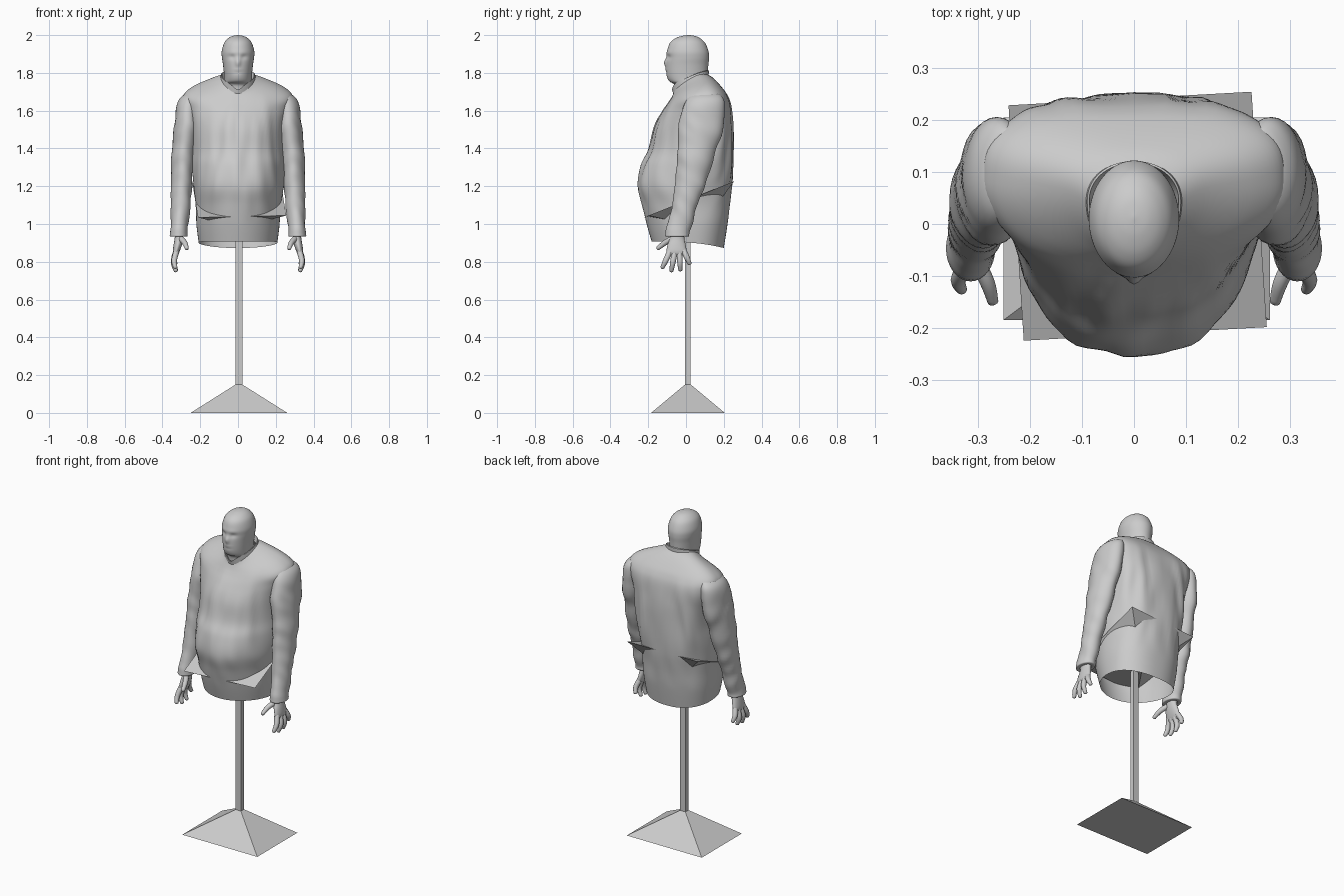
import bpy, bmesh
from math import sin, cos, pi, exp, copysign
from mathutils import Vector, Matrix, noise

if "Cube" in bpy.data.objects:
    bpy.data.objects.remove(bpy.data.objects["Cube"])


def smooth_keys(keys, steps):
    """Catmull-Rom interpolation of key tuples."""
    out = []
    for i in range(len(keys) - 1):
        a, b, c, d = keys[max(i - 1, 0)], keys[i], keys[i + 1], keys[min(i + 2, len(keys) - 1)]
        for s in range(steps):
            t = s / steps
            out.append([0.5 * (2 * q + (r - p) * t + (2 * p - 5 * q + 4 * r - w) * t * t
                               + (3 * q - p - 3 * r + w) * t ** 3)
                        for p, q, r, w in zip(a, b, c, d)])
    out.append(list(keys[-1]))
    return out


def skin(name, rings, cap_start=False, cap_end=False, smooth=True, wrinkle=None):
    """Join closed rings of points into one mesh."""
    bm = bmesh.new()
    loops = [[bm.verts.new(p) for p in r] for r in rings]
    n = len(loops[0])
    for a, b in zip(loops, loops[1:]):
        for i in range(n):
            j = (i + 1) % n
            bm.faces.new((a[i], a[j], b[j], b[i]))
    if cap_start:
        bm.faces.new(loops[0][::-1])
    if cap_end:
        bm.faces.new(loops[-1])
    bmesh.ops.recalc_face_normals(bm, faces=bm.faces)
    if wrinkle:
        bm.normal_update()
        moves = [(v, v.normal * wrinkle(v.co)) for v in bm.verts]
        for v, m in moves:
            v.co += m
    me = bpy.data.meshes.new(name)
    bm.to_mesh(me)
    bm.free()
    ob = bpy.data.objects.new(name, me)
    bpy.context.collection.objects.link(ob)
    if smooth:
        for p in me.polygons:
            p.use_smooth = True
    return ob


def power(v, n):
    return copysign(abs(v) ** (2 / n), v)


def body_ring(rx, yf, zf, yb, zb, lift, vee, back=2.1, seg=80):
    """Tilted cross-section: round front, squarer back, raised sides, notch at front."""
    mid = (yf + yb) / 2 + 0.02
    ring = []
    for i in range(seg):
        t = 2 * pi * i / seg
        n = back if sin(t) > 0 else 2.0
        x = rx * power(cos(t), n)
        y = mid + power(sin(t), n) * ((yb - mid) if sin(t) > 0 else (mid - yf))
        z = zf + (zb - zf) * (y - yf) / (yb - yf) + lift * cos(t) ** 2
        if y < mid:
            z -= vee * exp(-(x / 0.03) ** 2)
        ring.append(Vector((x, y, z)))
    return ring


def oval(cx, cy, z, rx, ry, seg=32):
    return [Vector((cx + rx * cos(2 * pi * i / seg), cy + ry * sin(2 * pi * i / seg), z))
            for i in range(seg)]


def frustum(name, wide, narrow, z_wide, z_narrow, matrix):
    corners = ((-1, -1), (1, -1), (1, 1), (-1, 1))
    rings = [[matrix @ Vector((sx * w, sy * d, z)) for sx, sy in corners]
             for (w, d), z in ((wide, z_wide), (narrow, z_narrow))]
    return skin(name, rings, True, True, smooth=False)


# Stand: base, pole and the tilted inverted pyramid inside the jacket
frustum("stand_base", (0.256, 0.195), (0.018, 0.015), 0, 0.15, Matrix.Translation((0.005, 0.010, 0)))
frustum("stand_pole", (0.018, 0.015), (0.018, 0.015), 0.15, 1.05, Matrix.Translation((0.005, 0.010, 0)))
tilt = (Matrix.Translation((0.007, 0.015, 1.13)) @ Matrix.Rotation(0.38, 4, 'X')
        @ Matrix.Rotation(0.06, 4, 'Z'))
frustum("stand_top", (0.234, 0.244), (0.018, 0.015), 0, -0.15, tilt)

# Jacket body: half width, front y/z, back y/z, side lift, front notch, back squareness
jacket = [
    (.208, -.182, .908, .200, .873, .012, 0, 2.3),
    (.220, -.206, .990, .220, 1.00, 0, 0, 2.4),
    (.225, -.235, 1.10, .230, 1.10, 0, 0, 2.5),
    (.236, -.256, 1.20, .240, 1.20, 0, 0, 2.6),
    (.240, -.236, 1.31, .248, 1.31, 0, 0, 2.8),
    (.240, -.200, 1.39, .250, 1.41, 0, 0, 3.0),
    (.250, -.170, 1.50, .247, 1.53, 0, 0, 3.3),
    (.275, -.126, 1.59, .238, 1.63, 0, 0, 3.4),
    (.290, -.095, 1.64, .218, 1.685, .010, 0, 3.0),
    (.240, -.080, 1.665, .185, 1.73, .020, 0, 2.7),
    (.135, -.068, 1.690, .145, 1.772, .028, 0, 2.4),
    (.092, -.066, 1.705, .118, 1.79, .025, .008, 2.1),
]


def body_folds(p):
    fade = min(1, max(0, (p.z - 1.0) / 0.2)) * min(1, max(0, (1.70 - p.z) / 0.15))
    folds = noise.noise(Vector((p.x * 17 + .3, p.y * 6, p.z * 4 + p.x * p.x * 20)))
    return 0.014 * fade * folds


skin("jacket_body", [body_ring(*k) for k in smooth_keys(jacket, 6)], wrinkle=body_folds)

# Standing collar with a small notch at the front
collar = [
    (.094, -.068, 1.698, .120, 1.785, .022, .008),
    (.090, -.074, 1.738, .121, 1.812, .008, .026),
    (.086, -.068, 1.738, .117, 1.814, .008, .026),
    (.078, -.055, 1.705, .108, 1.780, .008, .015),
]
skin("collar", [body_ring(*k) for k in collar])

# Head and neck: half width, front y, back y, height
head = [
    (.082, -.055, .114, 1.68), (.080, -.060, .115, 1.735), (.074, -.090, .115, 1.757),
    (.074, -.103, .115, 1.79), (.079, -.105, .118, 1.84), (.085, -.102, .122, 1.88),
    (.086, -.100, .119, 1.915), (.074, -.086, .102, 1.957), (.055, -.060, .078, 1.981),
    (.030, -.024, .050, 1.995), (.002, .010, .016, 2.0),
]


def face(p):
    if p.y > -0.04:
        return 0
    def spot(x, z, w, h):
        return exp(-((abs(p.x) - x) / w) ** 2 - ((p.z - z) / h) ** 2)
    return (.012 * spot(0, 1.855, .012, .022) + .002 * spot(.02, 1.908, .03, .012)
            - .006 * spot(.032, 1.884, .017, .013) - .003 * spot(0, 1.803, .025, .006)
            + .003 * spot(0, 1.815, .02, .007))


skin("head", [oval(0, (f + b) / 2, z, w, (b - f) / 2, 72) for w, f, b, z in smooth_keys(head, 6)],
     True, True, wrinkle=face)

# Sleeve and palm sections: centre x, centre y, z, radius x, radius y
sleeve = [
    (.220, .105, 1.695, .015, .045), (.247, .105, 1.682, .043, .080),
    (.262, .098, 1.630, .062, .108), (.274, .075, 1.500, .063, .118),
    (.290, .052, 1.360, .060, .100), (.298, .025, 1.220, .055, .083),
    (.305, -.012, 1.080, .051, .068), (.313, -.042, .965, .046, .063),
    (.314, -.047, .935, .046, .062), (.314, -.047, .935, .024, .040),
]
palm = [
    (.313, -.045, .960, .022, .036), (.313, -.047, .925, .022, .038),
    (.319, -.050, .890, .022, .048), (.327, -.050, .855, .018, .053),
    (.330, -.050, .832, .010, .046),
]
fingers = {
    "thumb": ((.303, -.070, .922), (.282, -.112, .900), (.271, -.150, .870)),
    "index_finger": ((.326, -.085, .855), (.338, -.108, .805), (.331, -.126, .768)),
    "middle_finger": ((.328, -.060, .848), (.341, -.070, .795), (.328, -.077, .750)),
    "ring_finger": ((.328, -.035, .848), (.341, -.032, .798), (.328, -.030, .755)),
    "little_finger": ((.326, -.012, .858), (.338, .006, .820), (.331, .020, .788)),
}


def sleeve_folds(p):
    fade = min(1, max(0, (1.68 - p.z) / 0.15)) * min(1, max(0, (p.z - .94) / 0.05))
    return 0.009 * fade * noise.noise(Vector((abs(p.x) * 9, p.y * 9, p.z * 13 + p.y * 10)))


def finger(name, path):
    """Tapered round tube with a blunt tip."""
    keys = [(*p, r) for p, r in zip(path, (.0155, .0145, .0105))]
    pts = smooth_keys(keys, 4)
    end = Vector(path[2]) + (Vector(path[2]) - Vector(path[1])).normalized() * .005
    pts.append([*end, .004])
    rings = []
    for i, (x, y, z, r) in enumerate(pts):
        d = Vector(pts[min(i + 1, len(pts) - 1)][:3]) - Vector(pts[max(i - 1, 0)][:3])
        side = d.cross(Vector((1, 0, 0))).normalized()
        up = d.cross(side).normalized()
        rings.append([Vector((x, y, z)) + r * (side * cos(pi * k / 6) + up * sin(pi * k / 6))
                      for k in range(12)])
    skin(name, rings, True, True)


for s, side in ((1, "left"), (-1, "right")):
    def mirrored(keys, steps):
        return [oval(s * x, y, z, rx, ry) for x, y, z, rx, ry in smooth_keys(keys, steps)]
    skin(side + "_sleeve", mirrored(sleeve, 8), True, False, wrinkle=sleeve_folds)
    skin(side + "_palm", mirrored(palm, 4), True, True)
    for part, path in fingers.items():
        finger(side + "_" + part, [(s * x, y, z) for x, y, z in path])

# Keep hard creases at the cuffs and collar
for ob in bpy.data.objects:
    ob.select_set(not ob.name.startswith("stand"))
bpy.context.view_layer.objects.active = bpy.data.objects["head"]
bpy.ops.object.shade_smooth_by_angle(angle=0.9)
